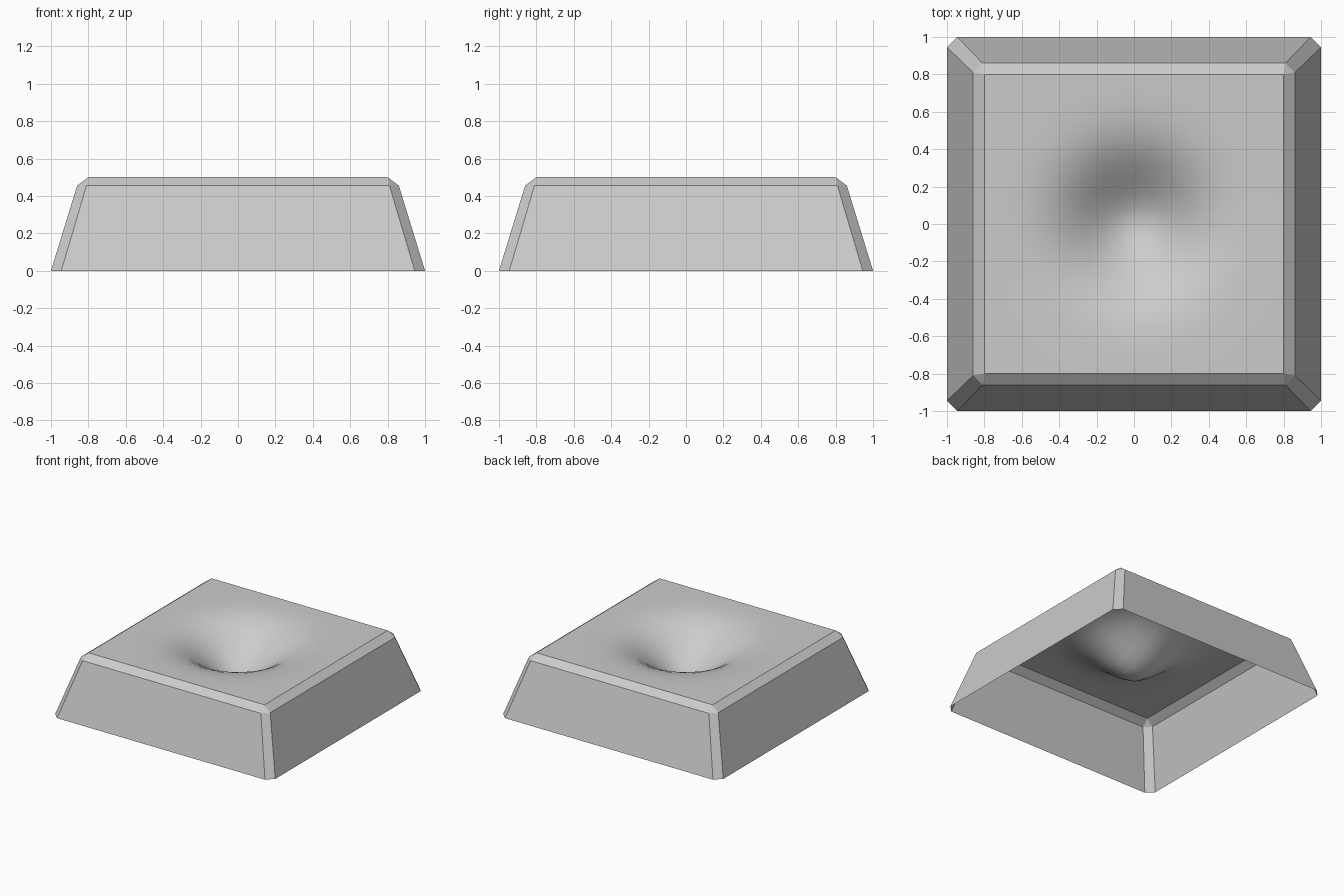
import bpy, bmesh, math

if "Cube" in bpy.data.objects:
    bpy.data.objects.remove(bpy.data.objects["Cube"])


def make_object(name, bm):
    mesh = bpy.data.meshes.new(name)
    bm.to_mesh(mesh)
    bm.free()
    obj = bpy.data.objects.new(name, mesh)
    bpy.context.collection.objects.link(obj)
    return obj


def chamfered_square(bm, half, cut, z):
    # Eight-point loop: a square with its corners cut off
    pts = []
    for k in range(4):
        c, s = round(math.cos(k * math.pi / 2)), round(math.sin(k * math.pi / 2))
        for x, y in ((half, half - cut), (half - cut, half)):
            pts.append(bm.verts.new((x * c - y * s, x * s + y * c, z)))
    return pts


bm = bmesh.new()

# Sloped walls and rim bevel, open underneath
loops = [chamfered_square(bm, h, c, z) for h, c, z in
         ((1.0, 0.055, 0.0), (0.86, 0.05, 0.455), (0.8, 0.0, 0.5))]
for low, high in zip(loops, loops[1:]):
    for i in range(8):
        j = (i + 1) % 8
        bm.faces.new((low[i], low[j], high[j], high[i]))
bmesh.ops.remove_doubles(bm, verts=bm.verts[:], dist=1e-4)
walls = make_object("walls", bm)

# Top sheet with a smooth dent that fades out before the rim
DEPTH, SPREAD, HALF = 0.30, 0.235, 0.8
bm = bmesh.new()
bmesh.ops.create_grid(bm, x_segments=20, y_segments=20, size=HALF)
for v in bm.verts:
    r = math.hypot(v.co.x, v.co.y)
    fade = max(0.0, 1 - (r / HALF) ** 4)
    v.co.z = 0.5 - DEPTH * math.exp(-r * r / (2 * SPREAD ** 2)) * fade
for f in bm.faces:
    f.smooth = True
dented_top = make_object("dented_top", bm)
